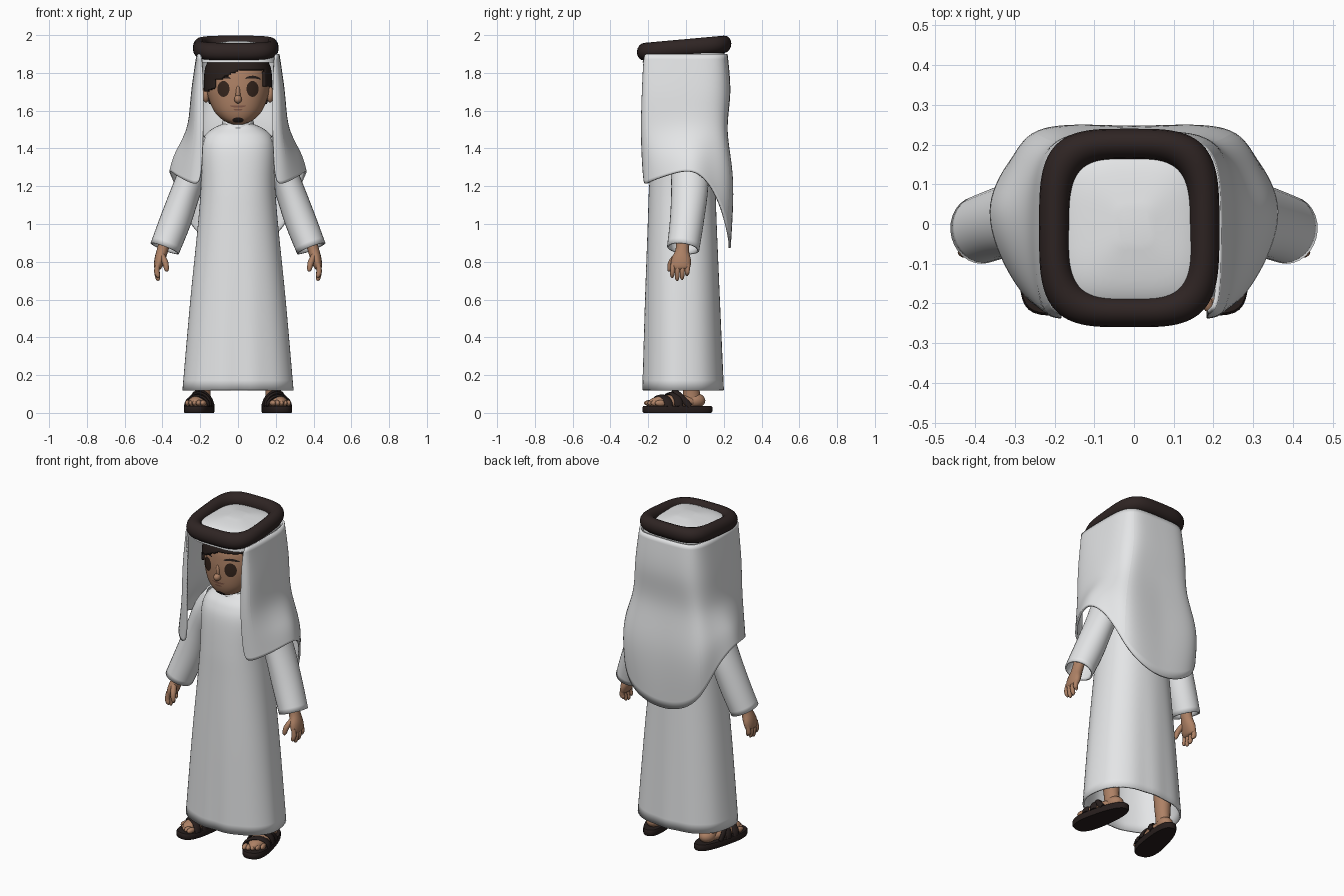
import bpy, bmesh, math
from mathutils import Vector, Matrix
from mathutils.bvhtree import BVHTree

if "Cube" in bpy.data.objects:
    bpy.data.objects.remove(bpy.data.objects["Cube"])


def material(name, r, g, b):
    m = bpy.data.materials.new(name)
    m.diffuse_color = (r, g, b, 1)
    m.use_nodes = True
    m.node_tree.nodes["Principled BSDF"].inputs["Base Color"].default_value = m.diffuse_color
    return m


WHITE = material("white cloth", 0.78, 0.79, 0.80)
SKIN = material("skin", 0.42, 0.22, 0.13)
CORD = material("dark cord", 0.028, 0.018, 0.017)
HAIR = material("hair", 0.022, 0.014, 0.012)
SOLE = material("sandal leather", 0.02, 0.013, 0.012)
EYE = material("eye brown", 0.035, 0.018, 0.012)
LIP = material("lips", 0.24, 0.105, 0.07)
I = Matrix.Identity(4)


def finish(bm, name, mat, mirror=False, M=I, thick=0, subsurf=0, angle=50):
    bmesh.ops.transform(bm, matrix=M, verts=bm.verts)
    bmesh.ops.recalc_face_normals(bm, faces=bm.faces)
    me = bpy.data.meshes.new(name)
    bm.to_mesh(me)
    bm.free()
    me.materials.append(mat)
    me.shade_smooth()
    me.set_sharp_from_angle(angle=math.radians(angle))
    ob = bpy.data.objects.new(name, me)
    bpy.context.collection.objects.link(ob)
    if subsurf:
        s = ob.modifiers.new("smooth", 'SUBSURF')
        s.levels = s.render_levels = subsurf
    if thick:
        s = ob.modifiers.new("thickness", 'SOLIDIFY')
        s.thickness, s.offset = thick, -1
    if mirror:
        ob.modifiers.new("mirror", 'MIRROR')
    return ob


def skin(rows, around=True, along=False, cap0=False, cap1=False):
    """Mesh from rows of points."""
    bm = bmesh.new()
    v = [[bm.verts.new(p) for p in r] for r in rows]
    n, m = len(v), len(v[0])
    for i in range(n if along else n - 1):
        for j in range(m if around else m - 1):
            a, b = v[i], v[(i + 1) % n]
            bm.faces.new((a[j], a[(j + 1) % m], b[(j + 1) % m], b[j]))
    if cap0:
        bm.faces.new(v[0][::-1])
    if cap1:
        bm.faces.new(v[-1])
    return bm


def smooth(keys, steps):
    """Catmull-Rom through tuples."""
    out = []
    k = [Vector(p) for p in keys]
    for i in range(len(k) - 1):
        a, b, c, d = k[max(i - 1, 0)], k[i], k[i + 1], k[min(i + 2, len(k) - 1)]
        for s in range(steps):
            t = s / steps
            out.append(b + (c - a) * t * .5 + (a * 2 - b * 5 + c * 4 - d) * t * t * .5
                       + (b * 3 - a - c * 3 + d) * t ** 3 * .5)
    return out + [k[-1]]


def oval(hx, hy, e, n):
    f = lambda c: math.copysign(abs(c) ** (2 / e), c)
    return [(hx * f(math.cos(2 * math.pi * i / n)), hy * f(math.sin(2 * math.pi * i / n))) for i in range(n)]


def loft(keys, e=2, n=48, steps=5, fold=0):
    """Horizontal sections (z, half width, front y, back y), from the bottom up."""
    rows = []
    for z, hx, yf, yb in smooth(keys, steps):
        w = fold * max(0, 1.2 - z)
        rows.append([((1 + w * math.cos(7 * math.atan2(x, y))) * x,
                      (1 + w * math.cos(9 * math.atan2(x, y))) * y + (yf + yb) / 2, z)
                     for x, y in oval(hx, (yb - yf) / 2, e, n)])
    return rows


def tube(name, mat, pts, mirror=True, M=I, n=16, caps=True, thick=0, steps=4):
    """Tube through (x, y, z, in-plane radius, y radius)."""
    s = smooth(pts, steps)
    rows = []
    for i, p in enumerate(s):
        t = (s[min(i + 1, len(s) - 1)] - s[max(i - 1, 0)]).to_3d().normalized()
        b = (Vector((0, 1, 0)) - t * t.y).normalized()
        a = t.cross(b)
        rows.append([p.to_3d() + a * x + b * y for x, y in oval(p[3], p[4], 2, n)])
    return finish(skin(rows, cap0=caps, cap1=caps), name, mat, mirror, M, thick)


def ball(name, mat, c, r, mirror=False, M=I):
    bm = bmesh.new()
    bmesh.ops.create_uvsphere(bm, u_segments=20, v_segments=12, radius=1)
    finish(bm, name, mat, mirror, M @ Matrix.Translation(c) @ Matrix.Diagonal((*r, 1)))


# Long robe, open at the hem, and its collar
robe = [(.12, .293, -.232, .198), (.6, .252, -.218, .178), (1.0, .212, -.203, .162), (1.2, .197, -.195, .155),
        (1.38, .198, -.178, .14), (1.46, .18, -.15, .12), (1.505, .135, -.115, .1), (1.53, .08, -.1, .07)]
finish(skin(loft(robe, 2.3, 72, 6, .012)), "robe", WHITE, thick=.01)
finish(skin(loft([(1.5, .09, -.115, .08), (1.53, .085, -.108, .075), (1.55, .08, -.1, .07)], 2, 32, 2)),
       "collar", WHITE, thick=.01)

# Sleeves
tube("sleeve", WHITE, [(.14, .01, 1.44, .07, .09), (.2, .015, 1.34, .085, .1), (.265, .02, 1.2, .078, .098),
                       (.33, .005, 1.02, .083, .09), (.388, -.015, .87, .08, .086)], n=28, caps=False, thick=.01)

# Hands: wrist and palm, four fingers, thumb
tube("palm", SKIN, [(.385, -.015, .92, .03, .036), (.4, -.02, .86, .03, .036), (.415, -.025, .81, .028, .052),
                    (.425, -.03, .77, .02, .05), (.427, -.03, .757, .008, .03)])
for i, tip in enumerate((.715, .7, .705, .725)):
    y = -.068 + i * .026
    tube("finger", SKIN, [(.424, y, .79, .013, .013), (.43, y - .003, .75, .014, .013),
                          (.424, y - .005, tip + .012, .012, .011), (.421, y - .005, tip, .004, .004)], n=10)
tube("thumb", SKIN, [(.4, -.05, .83, .015, .018), (.385, -.078, .795, .016, .017),
                     (.378, -.088, .76, .012, .012), (.377, -.089, .748, .004, .004)], n=10)

# Sandals and feet, turned outwards
F = Matrix.Translation((.2, -.045, 0)) @ Matrix.Rotation(math.radians(11), 4, 'Z')
sole = [[(x * (1 - .9 * y), y, z) for x, y in oval(.068 * k, .187 * k, 2.6, 40)]
        for z, k in ((0, .97), (.008, 1), (.03, 1), (.037, .97))]
finish(skin(sole, cap0=True, cap1=True), "sandal_sole", SOLE, True, F)
ball("foot", SKIN, (0, -.01, .06), (.055, .145, .036), True, F)
ball("heel", SKIN, (0, .095, .065), (.045, .055, .04), True, F)
tube("leg", SKIN, [(0, .08, .05, .04, .05), (0, .075, .11, .04, .045), (0, .07, .2, .046, .05),
                   (0, .065, .45, .06, .065)], M=F)
for i in range(5):
    ball("toe", SKIN, (-.044 + i * .023, -.142 + .005 * i * i / 2, .052), (.016 - .001 * i, .03, .016), True, F)
for y, h in ((-.085, .088), (-.03, .102)):
    tube("sandal_strap", SOLE, [(.066 * math.cos(a), y + .025 * math.cos(a), .035 + (h - .035) * math.sin(a), .009, .022)
                                for a in (math.pi * k / 8 for k in range(9))], M=F, n=12)
tube("instep_strap", SOLE, [(.058 * math.cos(a), .055 - .07 * math.sin(a), .035 + .08 * math.sin(a), .009, .016)
                            for a in (math.pi * k / 8 for k in range(9))], M=F, n=12)

# Neck, head, ears, nose
tube("neck", SKIN, [(0, -.02, 1.45, .065, .065), (0, -.03, 1.6, .065, .065)], mirror=False)
head = [(1.528, .03, -.14, -.05), (1.55, .08, -.168, .0), (1.6, .128, -.187, .06), (1.68, .16, -.196, .12),
        (1.75, .167, -.196, .15), (1.82, .158, -.185, .15), (1.88, .12, -.14, .11), (1.915, .04, -.05, .03)]
bm = skin(loft(head, 2.2, 64, 6), cap0=True, cap1=True)
surface = BVHTree.FromBMesh(bm)
finish(bm, "head", SKIN)
ball("ear", SKIN, (.17, -.03, 1.685), (.02, .028, .042), True)
ball("nose", SKIN, (0, -.2, 1.66), (.02, .024, .022))
ball("nose_bridge", SKIN, (0, -.19, 1.69), (.013, .018, .045))


def patch(name, mat, cx, cz, rx, rz, lift=.004, bend=0, tilt=0):
    """Thin oval plate laid on the face."""
    rows = []
    for k in (1, .66, .33, .02):
        row = []
        for x, z in oval(rx * k, rz * k, 2, 28):
            px, pz = cx + x, cz + z + bend * (x / rx) ** 2 + tilt * x
            hit = surface.ray_cast(Vector((px, -1, pz)), Vector((0, 1, 0)))[0]
            row.append((px, hit.y - lift, pz))
        rows.append(row)
    finish(skin(rows, cap1=True), name, mat)


# Painted face
for s in (-1, 1):
    patch("eye", EYE, s * .077, 1.715, .032, .042)
    patch("eyebrow", HAIR, s * .08, 1.778, .042, .007, bend=-.01, tilt=-s * .05)
patch("mouth", LIP, 0, 1.622, .042, .006, bend=.003)
patch("lower_lip", LIP, 0, 1.605, .024, .005)
patch("chin_beard", HAIR, 0, 1.55, .03, .014)

# Hair: a shell over the head, trimmed to a side-swept fringe
grown = [(z + (.012 if z > 1.8 else 0), hx + .014, yf - .014, yb + .014) for z, hx, yf, yb in head[2:]]
bm = skin(loft(grown, 2.2, 96, 10), cap1=True)


def hairline(x, y):
    if y > .0:
        return 1.64
    if x < -.12:
        return 1.69 + (.2 + x) * .4
    if x > .14:
        return 1.73
    return 1.765 + max(0, x + .1) * .5 if x < 0 else 1.815


drop = [f for f in bm.faces if f.calc_center_median().z
        < hairline(f.calc_center_median().x, f.calc_center_median().y)]
bmesh.ops.delete(bm, geom=drop, context='FACES')
finish(bm, "hair", HAIR, thick=.012)

# Head cloth crown
finish(skin(loft([(1.855, .208, -.23, .208), (1.915, .195, -.215, .2), (1.95, .14, -.16, .15),
                  (1.97, .04, -.05, .04)], 3.6, 48, 5), cap1=True), "head_cloth_crown", WHITE)

# Head cloth drape: columns from the front edge round to the middle of the back
half = [
    [(.188, -.225, 1.9), (.183, -.235, 1.68), (.183, -.24, 1.5), (.19, -.235, 1.35), (.2, -.225, 1.2)],
    [(.215, -.215, 1.9), (.235, -.235, 1.68), (.235, -.235, 1.5), (.255, -.215, 1.35), (.26, -.21, 1.22)],
    [(.22, -.1, 1.9), (.256, -.1, 1.68), (.255, -.1, 1.5), (.32, -.09, 1.36), (.335, -.1, 1.26)],
    [(.22, .04, 1.9), (.255, .04, 1.66), (.265, .04, 1.5), (.355, .04, 1.38), (.38, .04, 1.3)],
    [(.215, .14, 1.9), (.245, .16, 1.68), (.245, .15, 1.5), (.315, .14, 1.35), (.325, .15, 1.2)],
    [(.18, .21, 1.9), (.19, .235, 1.68), (.205, .205, 1.5), (.285, .26, 1.25), (.26, .225, .98)],
    [(.08, .22, 1.9), (.09, .245, 1.68), (.1, .205, 1.5), (.13, .265, 1.25), (.13, .24, .89)],
    [(0, .22, 1.9), (0, .245, 1.68), (0, .205, 1.5), (0, .255, 1.25), (0, .235, .865)]]
cols = half + [[(-x, y, z) for x, y, z in c] for c in half[-2::-1]]
finish(skin(cols, around=False), "head_cloth_drape", WHITE, thick=.012, subsurf=3)

# Head cord: tilted rounded-square ring
ring = []
for k in range(16):
    a = 2 * math.pi * k / 16
    d = .038 * math.cos(a)
    ring.append([(x - .012, y - .01, 1.932 + .09 * y + .046 * math.sin(a))
                 for x, y in oval(.189 + d, .212 + d, 3.6, 96)])
finish(skin(ring, along=True), "head_cord", CORD)
